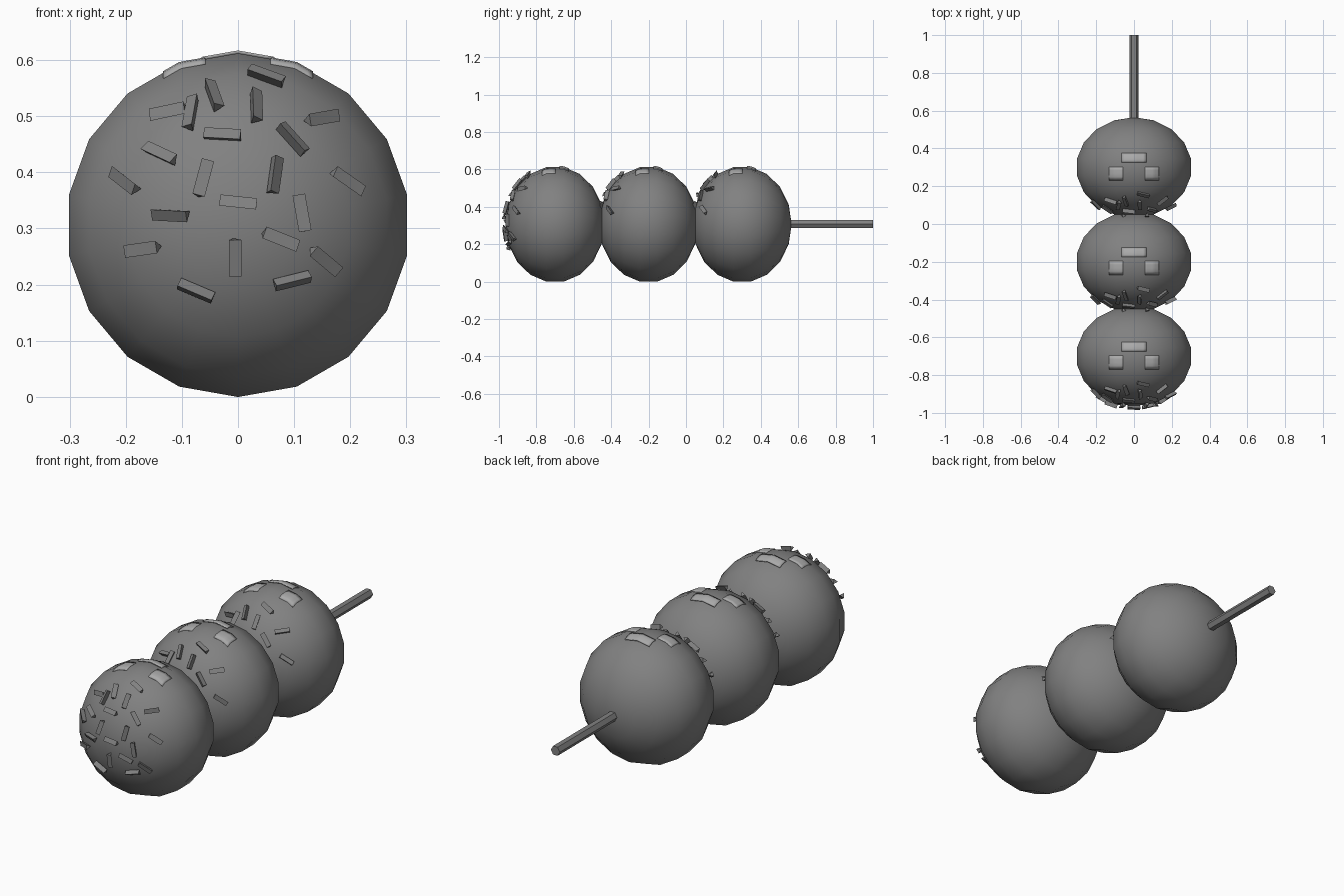
import bpy, bmesh, math, random
from mathutils import Vector, Matrix
from mathutils.bvhtree import BVHTree

random.seed(4)
if "Cube" in bpy.data.objects:
    bpy.data.objects.remove(bpy.data.objects["Cube"], do_unlink=True)


def make_material(name, value):
    mat = bpy.data.materials.new(name)
    mat.use_nodes = True
    colour = (value, value, value, 1)
    mat.diffuse_color = colour
    mat.node_tree.nodes["Principled BSDF"].inputs["Base Color"].default_value = colour
    return mat


grey = make_material("mid_grey", 0.22)
light = make_material("light_grey", 0.4)

AXIS_Z = 0.306
RADIUS = 0.311      # across the skewer
DEPTH = 0.265       # along the skewer
CENTRES = {"front": -0.7, "middle": -0.2, "back": 0.3}


def finish(bm, name, mat, smooth=False):
    bmesh.ops.recalc_face_normals(bm, faces=bm.faces)
    mesh = bpy.data.meshes.new(name)
    bm.to_mesh(mesh)
    bm.free()
    mesh.materials.append(mat)
    obj = bpy.data.objects.new(name, mesh)
    bpy.context.collection.objects.link(obj)
    if smooth:
        bpy.ops.object.select_all(action="DESELECT")
        obj.select_set(True)
        bpy.context.view_layer.objects.active = obj
        bpy.ops.object.shade_smooth_by_angle(angle=math.radians(35))
    return obj


# Flattened ball with its poles on the skewer axis
def add_ball(name, y):
    bm = bmesh.new()
    bmesh.ops.create_uvsphere(bm, u_segments=18, v_segments=9, radius=1)
    place = (Matrix.Translation((0, y, AXIS_Z))
             @ Matrix.Diagonal((RADIUS, DEPTH, RADIUS, 1))
             @ Matrix.Rotation(math.pi / 2, 4, "X"))
    bmesh.ops.transform(bm, matrix=place, verts=bm.verts)
    tree = BVHTree.FromBMesh(bm)
    finish(bm, name + "_ball", grey, smooth=True)
    return tree


# Thin plate draped over the top of a ball
def add_plate(name, tree, x, y, width, depth, lift):
    bm = bmesh.new()
    bmesh.ops.create_grid(bm, x_segments=8, y_segments=4, size=0.5)
    for v in bm.verts:
        px, py = x + v.co.x * width, y + v.co.y * depth
        hit = tree.ray_cast(Vector((px, py, 2)), Vector((0, 0, -1)))[0]
        v.co = (px, py, hit.z + lift)
    obj = finish(bm, name, light, smooth=True)
    solid = obj.modifiers.new("thickness", "SOLIDIFY")
    solid.thickness = 0.005
    solid.offset = -1


# Three-sided sprinkles: x and z in thousandths, angle in degrees
SPRINKLES = [
    (-120, 500, 12), (-80, 500, 80), (-43, 530, -70), (48, 562, -20),
    (30, 512, -88), (94, 455, -48), (145, 490, 10), (-27, 460, -3),
    (-135, 428, -25), (-195, 383, -38), (-60, 387, 75), (63, 393, 82),
    (188, 380, -35), (0, 343, -6), (110, 327, -80), (-117, 325, -3),
    (-165, 265, 8), (-6, 250, -90), (73, 281, -22), (150, 245, -40),
    (-73, 192, -23), (94, 210, 14),
]


def add_sprinkles(name, tree, centre, lowest):
    bm = bmesh.new()
    for x, z, angle in SPRINKLES:
        if z < lowest:
            continue
        start = Vector((x / 1000, -2, z / 1000))
        hit = tree.ray_cast(start, Vector((0, 1, 0)))[0]
        normal = Vector((hit.x / RADIUS**2, (hit.y - centre) / DEPTH**2,
                         (hit.z - AXIS_Z) / RADIUS**2)).normalized()
        along = Vector((math.cos(math.radians(angle)), 0, math.sin(math.radians(angle))))
        along.y = -along.dot(normal) / normal.y
        along.normalize()
        side = normal.cross(along)
        turn = Matrix((side, normal, along)).transposed().to_4x4()
        roll = Matrix.Rotation(random.uniform(0, math.tau), 4, "Z")
        bmesh.ops.create_cone(
            bm, cap_ends=True, segments=3, radius1=0.013, radius2=0.013, depth=0.066,
            matrix=Matrix.Translation(hit + normal * 0.013) @ turn @ roll)
    finish(bm, name + "_sprinkles", grey)


for label, y in CENTRES.items():
    surface = add_ball(label, y)
    add_plate(label + "_rear_bar", surface, 0, y + 0.05, 0.13, 0.05, 0.005)
    for side_name, sx in (("left", 1), ("right", -1)):
        add_plate(f"{label}_{side_name}_patch", surface, sx * 0.096, y - 0.033,
                  0.075, 0.072, 0.003)
    add_sprinkles(label, surface, y, 0 if label == "front" else 370)

# Six-sided skewer running through all the balls
bm = bmesh.new()
bmesh.ops.create_cone(bm, cap_ends=True, segments=6, radius1=0.024, radius2=0.024, depth=1.8)
bmesh.ops.transform(bm, verts=bm.verts, matrix=Matrix.Translation((0, 0.1, AXIS_Z + 0.002))
                    @ Matrix.Rotation(math.pi / 2, 4, "X")
                    @ Matrix.Rotation(math.pi / 6, 4, "Z"))
finish(bm, "skewer", grey)
